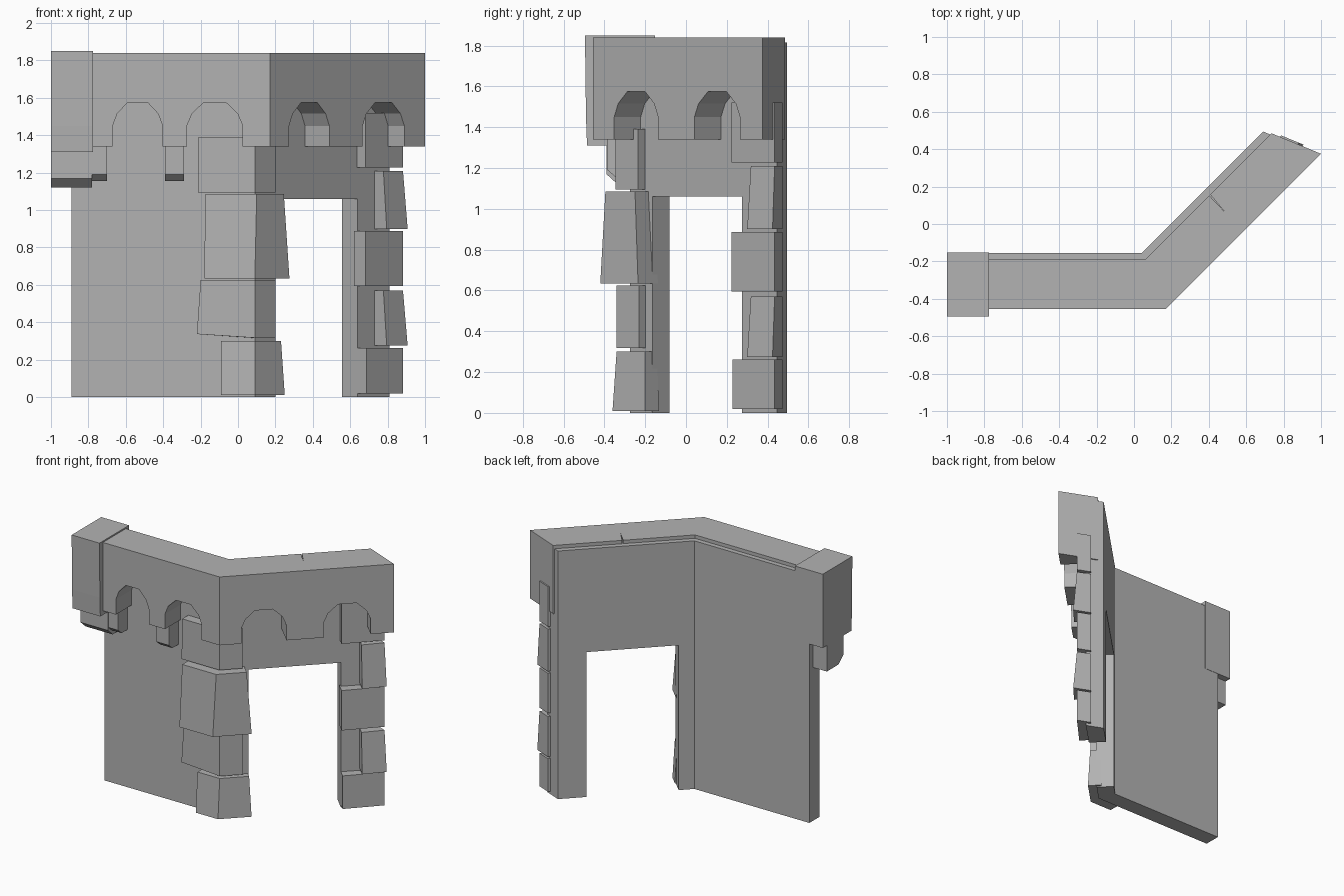
import bpy, bmesh, math
from mathutils import Vector

if "Cube" in bpy.data.objects:
    bpy.data.objects.remove(bpy.data.objects["Cube"])

MITER = math.tan(math.radians(22.5))   # octagonal 45-degree bend
R2 = math.sqrt(2)

# Mid grey stone
stone = bpy.data.materials.new("stone")
stone.diffuse_color = (0.45, 0.45, 0.45, 1)
stone.use_nodes = True
stone.node_tree.nodes["Principled BSDF"].inputs["Base Color"].default_value = stone.diffuse_color


def finish(bm, name):
    bmesh.ops.remove_doubles(bm, verts=bm.verts, dist=0.0005)
    bmesh.ops.recalc_face_normals(bm, faces=bm.faces)
    me = bpy.data.meshes.new(name)
    bm.to_mesh(me)
    bm.free()
    me.materials.append(stone)
    ob = bpy.data.objects.new(name, me)
    bpy.context.collection.objects.link(ob)
    return ob


def prism(name, low, high, z0, z1, lift=0.0):
    """Block between two plan outlines; lift raises the bottom at the left end."""
    bm = bmesh.new()
    a = [bm.verts.new((x, y, z0 + (lift if i in (0, len(low) - 1) else 0))) for i, (x, y) in enumerate(low)]
    b = [bm.verts.new((x, y, z1)) for x, y in high]
    n = len(a)
    bm.faces.new(a)
    bm.faces.new(b)
    for i in range(n):
        j = (i + 1) % n
        bm.faces.new((a[i], a[j], b[j], b[i]))
    return finish(bm, name)


def profile_x(name, x0, x1, pts):
    """Extrude a (y, z) profile along x."""
    bm = bmesh.new()
    f = bm.faces.new([bm.verts.new((x0, y, z)) for y, z in pts])
    r = bmesh.ops.extrude_face_region(bm, geom=[f])
    bmesh.ops.translate(bm, vec=(x1 - x0, 0, 0),
                        verts=[v for v in r['geom'] if isinstance(v, bmesh.types.BMVert)])
    bm.faces.new([v for v in bm.verts][:len(pts)]) if len(bm.faces) == len(pts) + 1 else None
    return finish(bm, name)


def panel(bm, origin, angle, length, z0, z1, depth, notches, start, end, skip):
    """Wall panel with openings in its lower edge, ends mitred; one end left open for joining."""
    d = Vector((math.cos(angle), math.sin(angle), 0))
    n = Vector((-d.y, d.x, 0))
    prof = [(0, z1), (0, z0)] + [p for nt in notches for p in nt] + [(length, z0), (length, z1)]
    o = Vector((*origin, 0))
    front, back = [], []
    for u, z in prof:
        s = start if u == 0 else end if u == length else 0
        front.append(bm.verts.new(o + d * u + Vector((0, 0, z))))
        back.append(bm.verts.new(o + d * (u + s * depth) + n * depth + Vector((0, 0, z))))
    bm.faces.new(front)
    bm.faces.new(back)
    k = len(prof)
    for i in range(k):
        if (skip == 'start' and i == 0) or (skip == 'end' and i == k - 2):
            continue
        j = (i + 1) % k
        bm.faces.new((front[i], front[j], back[j], back[i]))


def bent_wall(name, corner, len_a, len_b, z0, z1, depth, notch_a, notch_b):
    bm = bmesh.new()
    panel(bm, (corner[0] - len_a, corner[1]), 0, len_a, z0, z1, depth, notch_a, 0, -MITER, 'end')
    panel(bm, corner, math.pi / 4, len_b, z0, z1, depth, notch_b, MITER, -MITER, 'start')
    return finish(bm, name)


def arch(u0, u1, z=1.34):
    w = u1 - u0
    half = [(0, 0), (0, 0.11), (0.09, 0.175), (0.30, 0.235)]
    return ([(u0 + w * f, z + h) for f, h in half] +
            [(u1 - w * f, z + h) for f, h in reversed(half)])


# Thin wall with doorway in the angled wing
bent_wall("wall", (0.09, -0.275), 0.98, 1.018, 0, 1.815, 0.12, [],
          [[(0.156, 0), (0.156, 1.06), (0.778, 1.06), (0.778, 0)]])

# Overhanging parapet with faceted arches
parapet = bent_wall("parapet", (0.170, -0.455), 1.06, 1.174, 1.34, 1.84, 0.265,
                    [arch(0.22, 0.487), arch(0.617, 0.915)],
                    [arch(0.146, 0.450), arch(0.702, 1.017)])

# Small crack in the parapet top
plan = [(0.385, 0.17), (0.41, 0.155), (0.485, 0.065)]
crack = prism("crack_cutter", plan, plan, 1.815, 1.87)
crack.hide_render = True
crack.hide_set(True)
mod = parapet.modifiers.new("crack", 'BOOLEAN')
mod.operation = 'DIFFERENCE'
mod.object = crack

# End block and its supporting corbel
profile_x("end_block", -1.0, -0.775, [(-0.153, 1.31), (-0.485, 1.31), (-0.49, 1.45), (-0.495, 1.85), (-0.153, 1.85)])
profile_x("end_corbel", -1.0, -0.78, [(-0.2, 1.31), (-0.39, 1.31), (-0.39, 1.17), (-0.335, 1.12), (-0.2, 1.12)])

# Small corbels under the parapet piers
for x0 in (-0.80, -0.39):
    profile_x("corbel", x0, x0 + 0.10, [(-0.27, 1.345), (-0.385, 1.345), (-0.385, 1.19), (-0.345, 1.155), (-0.27, 1.155)])


# Cornerstones wrapping the outer bend
def corner_plan(xl, xc, xr, yf):
    yr = yf + xr - xc
    t = ((xr - yr) - 0.315) / 2          # step back past the wing wall face
    return [(xl, yf), (xc, yf), (xr, yr), (xr - t, yr + t), (0.07, -0.25), (xl, -0.265)]


for low, high, z0, z1, lift in (
        ((-0.09, 0.09, 0.25, -0.36), (-0.09, 0.09, 0.23, -0.34), 0.01, 0.30, 0.0),
        ((-0.22, 0.09, 0.20, -0.34), (-0.20, 0.09, 0.20, -0.34), 0.317, 0.625, 0.02),
        ((-0.18, 0.09, 0.275, -0.42), (-0.175, 0.10, 0.245, -0.395), 0.635, 1.085, 0.0),
        ((-0.215, 0.09, 0.20, -0.345), (-0.21, 0.09, 0.20, -0.345), 1.095, 1.39, 0.0)):
    prism("cornerstone", corner_plan(*low), corner_plan(*high), z0, z1, lift)


# Door jamb stones at the wing end, standing slightly proud of the mitred end
def jamb_plan(x_in, off):
    s = off / R2
    m = off / math.cos(math.radians(22.5))
    root = Vector((0.815, 0.462))
    e = root + Vector((0.924, -0.383)) * m
    inner = root - Vector((0.924, -0.383)) * 0.03
    return [(x_in - 0.015, x_in - 0.35), (x_in + s, x_in - 0.365 - s), tuple(e), tuple(inner)]


for x_in, off_low, off_high, z0, z1 in (
        (0.64, 0.067, 0.067, 0.02, 0.262), (0.73, 0.092, 0.067, 0.275, 0.57),
        (0.635, 0.067, 0.067, 0.595, 0.887), (0.73, 0.092, 0.067, 0.90, 1.21),
        (0.635, 0.067, 0.067, 1.228, 1.52)):
    prism("jamb_stone", jamb_plan(x_in, off_low), jamb_plan(x_in, off_high), z0, z1)
